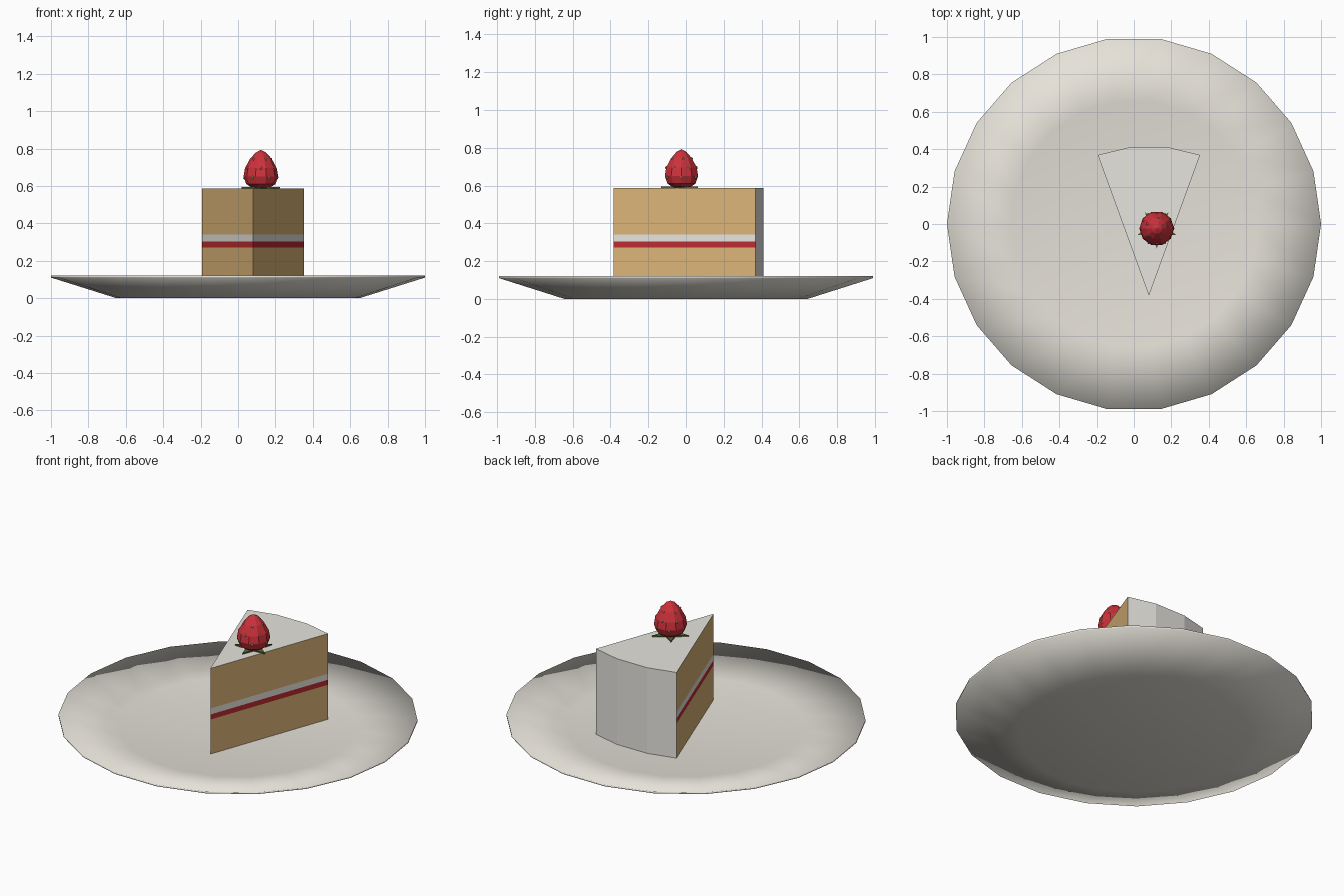
import bpy, bmesh, math
from mathutils import Vector

if "Cube" in bpy.data.objects:
    bpy.data.objects.remove(bpy.data.objects["Cube"])


def material(name, srgb):
    m = bpy.data.materials.new(name)
    m.diffuse_color = [((c + 0.055) / 1.055) ** 2.4 for c in srgb] + [1]
    m.use_nodes = True
    m.node_tree.nodes["Principled BSDF"].inputs["Base Color"].default_value = m.diffuse_color
    return m


PLATE = material("warm white china", (0.90, 0.885, 0.85))
SPONGE = material("golden sponge", (0.86, 0.71, 0.47))
CREAM = material("cream", (0.92, 0.91, 0.885))
JAM = material("red jam", (0.74, 0.17, 0.19))
BERRY = material("strawberry red", (0.80, 0.19, 0.23))
LEAF = material("leaf green", (0.33, 0.40, 0.20))
SEED = material("seed yellow", (0.80, 0.70, 0.40))


def finish(name, bm, mats, smooth=False):
    bmesh.ops.recalc_face_normals(bm, faces=bm.faces)
    me = bpy.data.meshes.new(name)
    for f in bm.faces:
        f.smooth = smooth
    bm.to_mesh(me)
    bm.free()
    for m in mats:
        me.materials.append(m)
    ob = bpy.data.objects.new(name, me)
    bpy.context.collection.objects.link(ob)
    return ob


def lathe(name, profile, sides, mat, centre=(0, 0), smooth=False):
    """Revolve (radius, z) points; both ends are closed by an n-gon or a point."""
    bm = bmesh.new()
    rings = []
    for r, z in profile:
        n = sides if r > 0 else 1
        rings.append([bm.verts.new((centre[0] + r * math.cos(2 * math.pi * i / sides),
                                    centre[1] + r * math.sin(2 * math.pi * i / sides), z))
                      for i in range(n)])
    for a, b in zip(rings, rings[1:]):
        for i in range(sides):
            j = (i + 1) % sides
            quad = [a[i % len(a)], a[j % len(a)], b[j % len(b)], b[i % len(b)]]
            bm.faces.new(list(dict.fromkeys(quad)))
    for ring in (rings[0], rings[-1]):
        if len(ring) > 1:
            bm.faces.new(ring)
    return finish(name, bm, [mat], smooth)


# Plate: shallow dish with a thin rim
lathe("plate", [(0, 0), (0.65, 0), (1, 0.11), (1, 0.12), (0.66, 0.06), (0, 0.06)],
      22, PLATE, smooth=True)

# Cake slice: stacked wedge outline, coloured by layer, with iced back and top
TIP, RADIUS = Vector((0.08, -0.383)), 0.8
outline = [TIP] + [TIP + RADIUS * Vector((math.sin(math.radians(a)), math.cos(math.radians(a))))
                   for a in (20, 7.4, -7.4, -20)]
levels = [0.058, 0.272, 0.303, 0.34, 0.586]
layer_slots = [0, 2, 1, 0]
bm = bmesh.new()
rings = [[bm.verts.new((p.x, p.y, z)) for p in outline] for z in levels]
for k, slot in enumerate(layer_slots):
    for i in range(5):
        j = (i + 1) % 5
        f = bm.faces.new([rings[k][i], rings[k][j], rings[k + 1][j], rings[k + 1][i]])
        f.material_index = slot if i in (0, 4) else 1
bm.faces.new(rings[0])
bm.faces.new(rings[-1]).material_index = 1
finish("cake_slice", bm, [SPONGE, CREAM, JAM])

# Strawberry: faceted body, point up
CX, CY = 0.122, -0.024
body = [(0.05, 0.592), (0.078, 0.61), (0.093, 0.65), (0.085, 0.695),
        (0.058, 0.745), (0.028, 0.778), (0, 0.793)]
lathe("strawberry", body, 10, BERRY, (CX, CY))

# Leaves: five pointed flat star under the berry
bm = bmesh.new()
star = [[], []]
for k, z in enumerate((0.587, 0.594)):
    for i in range(10):
        a = math.radians(-90 + 36 * i)
        r = 0.045 if i % 2 else 0.108
        star[k].append(bm.verts.new((CX + r * math.cos(a), CY + r * math.sin(a), z)))
    bm.faces.new(star[k])
for i in range(10):
    j = (i + 1) % 10
    bm.faces.new([star[0][i], star[0][j], star[1][j], star[1][i]])
finish("strawberry_leaves", bm, [LEAF])

# Seeds: small bumps in staggered rings
bm = bmesh.new()
for r, z, count, turn in ((0.088, 0.645, 6, 0), (0.080, 0.695, 6, 30), (0.055, 0.742, 5, 10)):
    for i in range(count):
        a = math.radians(turn + 360 * i / count)
        new = bmesh.ops.create_icosphere(bm, subdivisions=1, radius=0.007)["verts"]
        for v in new:
            v.co.z *= 1.4
            v.co += Vector((CX + r * math.cos(a), CY + r * math.sin(a), z))
finish("strawberry_seeds", bm, [SEED])
